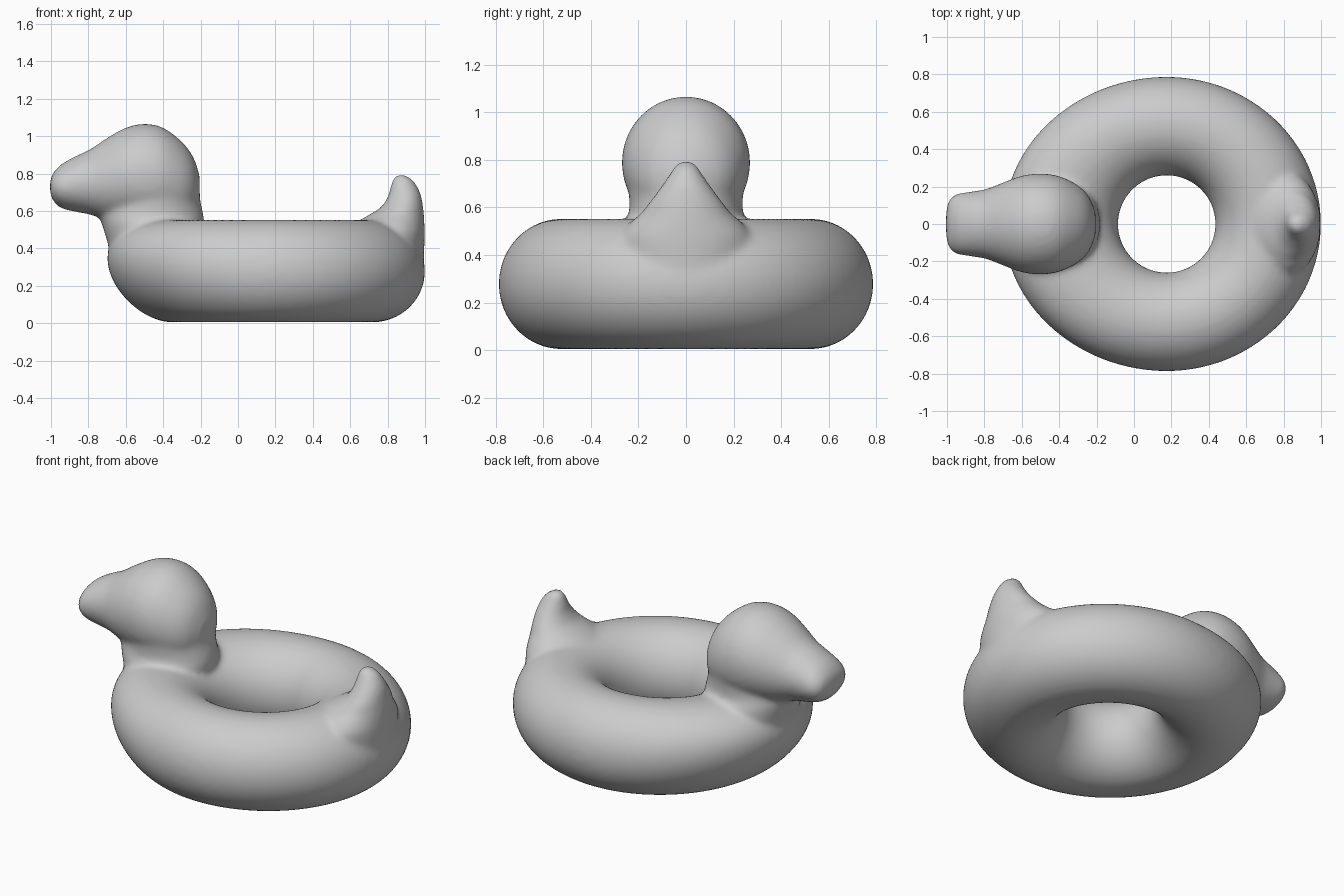
import bpy, bmesh
from math import sin, cos, pi, hypot

if "Cube" in bpy.data.objects:
    bpy.data.objects.remove(bpy.data.objects["Cube"])

bm = bmesh.new()


def spline(rows, steps=5):
    """Smoothly resample a list of section rows (Catmull-Rom)."""
    out = []
    for i in range(len(rows) - 1):
        a, b, c, d = (rows[max(i - 1, 0)], rows[i], rows[i + 1],
                      rows[min(i + 2, len(rows) - 1)])
        for s in range(steps):
            t = s / steps
            out.append([0.5 * (2 * q + (r - p) * t + (2 * p - 5 * q + 4 * r - u) * t * t
                        + (3 * q - p - 3 * r + u) * t ** 3)
                        for p, q, r, u in zip(a, b, c, d)])
    return out + [list(rows[-1])]


def loft(rings, closed=False):
    """Skin a list of point rings; cap the ends unless closed."""
    loops = [[bm.verts.new(p) for p in ring] for ring in rings]
    n, faces = len(loops[0]), []
    pairs = list(zip(loops, loops[1:]))
    if closed:
        pairs.append((loops[-1], loops[0]))
    else:
        faces += [bm.faces.new(loops[0][::-1]), bm.faces.new(loops[-1])]
    for a, b in pairs:
        for i in range(n):
            j = (i + 1) % n
            faces.append(bm.faces.new((a[i], a[j], b[j], b[i])))
    bmesh.ops.recalc_face_normals(bm, faces=faces)


def upright(rows, n=40):
    """Elliptical sections stacked in z: (z, x min, x max, half width)."""
    loft([[((a + b) / 2 + (b - a) / 2 * cos(2 * pi * i / n), w * sin(2 * pi * i / n), z)
           for i in range(n)] for z, a, b, w in spline(rows)])


def lengthwise(rows, n=40):
    """Elliptical sections along x: (x, z min, z max, half width)."""
    loft([[(x, w * cos(2 * pi * i / n), (a + b) / 2 + (b - a) / 2 * sin(2 * pi * i / n))
           for i in range(n)] for x, a, b, w in spline(rows)])


# Inflated ring: round hole, outline stretched toward chest and tail
rings = []
for i in range(96):
    t = 2 * pi * i / 96
    ax = 0.825 if cos(t) > 0 else 0.87
    outer = 1 / hypot(cos(t) / ax, sin(t) / 0.787)
    mid, half = (outer + 0.26) / 2, (outer - 0.26) / 2
    ring = []
    for k in range(48):
        p = 2 * pi * k / 48
        z = 0.278 + 0.274 * sin(p)
        r = mid + half * cos(p)
        r += 0.3 * max(0, -cos(t)) ** 2 * (z - 0.3) * (1 + cos(p)) / 2
        ring.append((0.175 + r * cos(t), r * sin(t), z))
    rings.append(ring)
loft(rings, closed=True)

# Head and bill
lengthwise([(-1.005, 0.70, 0.76, 0.06), (-0.99, 0.657, 0.80, 0.125),
            (-0.95, 0.617, 0.845, 0.16), (-0.88, 0.597, 0.887, 0.172),
            (-0.79, 0.58, 0.93, 0.187), (-0.70, 0.55, 0.99, 0.222),
            (-0.60, 0.53, 1.045, 0.258), (-0.50, 0.51, 1.066, 0.27),
            (-0.40, 0.51, 1.045, 0.256), (-0.30, 0.53, 0.97, 0.207),
            (-0.24, 0.58, 0.89, 0.145), (-0.205, 0.66, 0.79, 0.06)])

# Neck and chest
upright([(0.25, -0.66, -0.22, 0.26), (0.40, -0.69, -0.20, 0.27),
         (0.52, -0.725, -0.18, 0.265), (0.58, -0.74, -0.185, 0.24),
         (0.65, -0.72, -0.2, 0.24), (0.72, -0.70, -0.205, 0.25),
         (0.80, -0.66, -0.21, 0.25)])

# Upturned tail
upright([(0.25, 0.65, 0.99, 0.24), (0.45, 0.62, 0.998, 0.28),
         (0.53, 0.63, 0.997, 0.24), (0.57, 0.685, 0.995, 0.195),
         (0.62, 0.765, 0.99, 0.155), (0.68, 0.803, 0.98, 0.11),
         (0.73, 0.815, 0.96, 0.075), (0.77, 0.828, 0.93, 0.05),
         (0.795, 0.85, 0.89, 0.022)])

mesh = bpy.data.meshes.new("duck_swim_ring")
bm.to_mesh(mesh)
bm.free()
duck = bpy.data.objects.new("duck_swim_ring", mesh)
bpy.context.collection.objects.link(duck)

# Fuse the parts into one soft skin
fuse = duck.modifiers.new("fuse", 'REMESH')
fuse.mode = 'VOXEL'
fuse.voxel_size = 0.016
fuse.use_smooth_shade = True
soft = duck.modifiers.new("soften", 'SMOOTH')
soft.factor = 0.5
soft.iterations = 10
